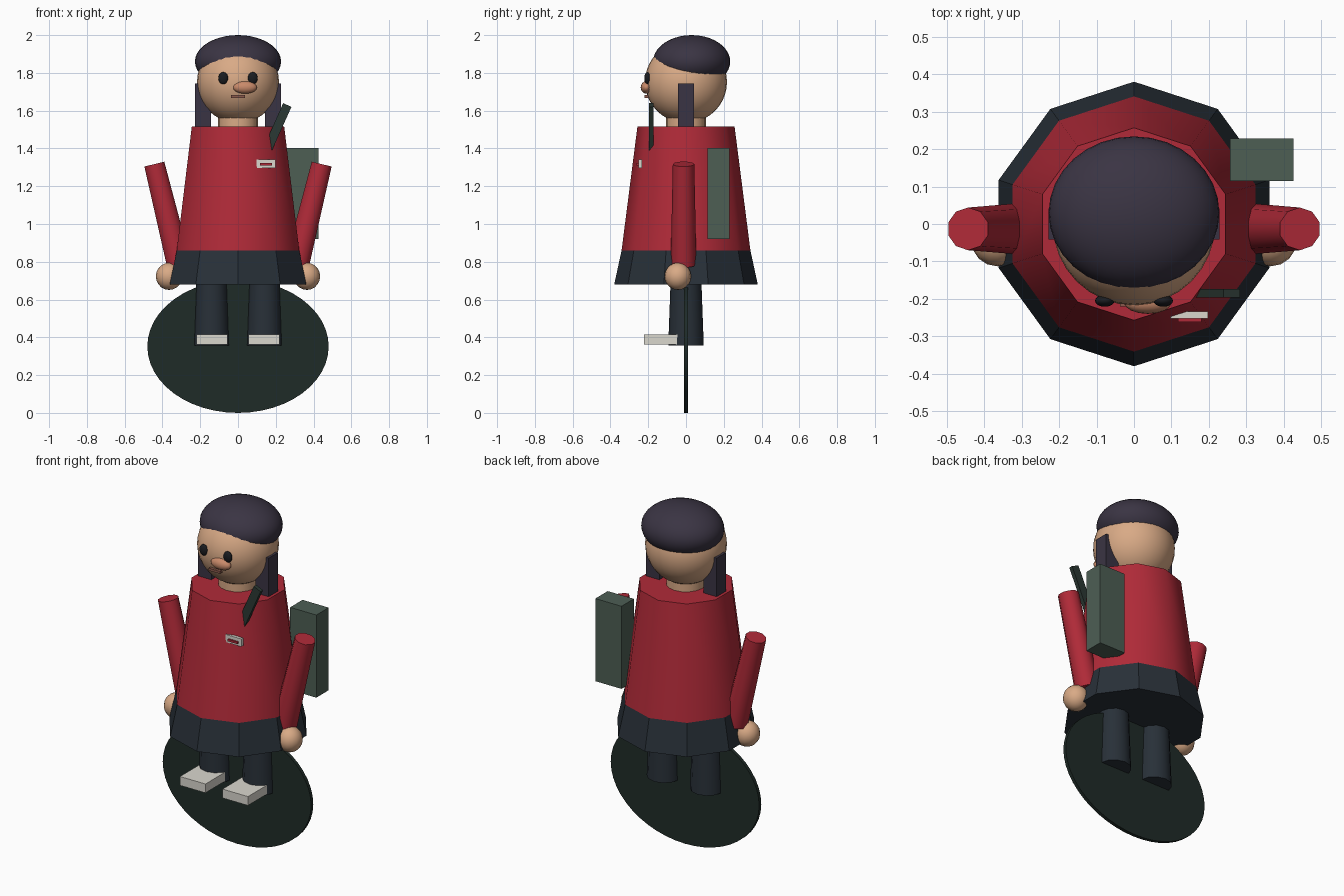
import bpy, math
from mathutils import Vector

if "Cube" in bpy.data.objects:
    bpy.data.objects.remove(bpy.data.objects["Cube"])


def material(name, hex_colour):
    def lin(c):
        return c / 12.92 if c <= 0.04045 else ((c + 0.055) / 1.055) ** 2.4
    rgb = [lin(int(hex_colour[i:i + 2], 16) / 255) for i in (0, 2, 4)]
    m = bpy.data.materials.new(name)
    m.diffuse_color = (*rgb, 1)
    m.use_nodes = True
    m.node_tree.nodes["Principled BSDF"].inputs["Base Color"].default_value = m.diffuse_color
    return m


RED = material("red_cloth", "B02A38")
NAVY = material("navy_cloth", "283038")
SKIN = material("skin", "D9AA86")
NOSE = material("nose_skin", "C98A6A")
HAIR = material("dark_hair", "3A3443")
BLACK = material("black", "1A1C20")
MOUTH = material("mouth_brown", "8A5A4C")
DISC = material("dark_green", "1F2B27")
BAG = material("grey_green", "4D5E54")
STRAP = material("strap_green", "2B3833")
WHITE = material("off_white", "DAD7CE")


def finish(name, mat, smooth=None):
    o = bpy.context.object
    o.name = name
    o.data.materials.append(mat)
    if smooth:
        bpy.ops.object.shade_smooth_by_angle(angle=math.radians(smooth))
    return o


def box(name, lo, hi, mat):
    """Box spanning two opposite corners."""
    lo, hi = Vector(lo), Vector(hi)
    bpy.ops.mesh.primitive_cube_add(size=1, location=(lo + hi) / 2)
    o = finish(name, mat)
    o.scale = hi - lo
    return o


def cone(name, a, b, ra, rb, sides, mat, smooth=40):
    """Truncated cone from point a to point b."""
    a, b = Vector(a), Vector(b)
    d = b - a
    bpy.ops.mesh.primitive_cone_add(vertices=sides, radius1=ra, radius2=rb,
                                    depth=d.length, location=(a + b) / 2)
    o = finish(name, mat, smooth)
    # tilt about y only, so the polygon keeps its orientation
    o.rotation_euler.y = math.atan2(d.x, d.z)
    return o


def ball(name, centre, radii, mat, seg=24, rings=16):
    bpy.ops.mesh.primitive_uv_sphere_add(segments=seg, ring_count=rings,
                                         radius=1, location=centre)
    o = finish(name, mat, 60)
    o.scale = radii
    return o


# upright oval disc behind the legs
bpy.ops.mesh.primitive_cylinder_add(vertices=48, radius=1, depth=1,
                                    location=(0, 0, 0.352),
                                    rotation=(math.pi / 2, 0, 0))
finish("oval_disc", DISC, 40).scale = (0.48, 0.352, 0.02)

# coat and its skirt, ten-sided
cone("skirt", (0, 0, 0.68), (0, 0, 0.865), 0.38, 0.34, 10, NAVY, 30)
cone("coat", (0, 0, 0.86), (0, 0, 1.517), 0.341, 0.257, 10, RED)

# limbs, shoes, eyes and side hair on both sides
for s, side in ((-1, "left"), (1, "right")):
    cone(side + "_leg", (s * 0.14, 0, 0.357), (s * 0.14, 0, 0.74),
         0.094, 0.08, 12, NAVY)
    xs = sorted((s * 0.055, s * 0.22))
    box(side + "_shoe", (xs[0], -0.222, 0.363), (xs[1], -0.04, 0.415), WHITE)
    cone(side + "_arm", (s * 0.312, -0.013, 0.785), (s * 0.443, -0.013, 1.317),
         0.068, 0.057, 10, RED)
    ball(side + "_hand", (s * 0.365, -0.043, 0.723), (0.07, 0.07, 0.072), SKIN, 16, 10)
    ball(side + "_eye", (s * 0.078, -0.205, 1.772), (0.026, 0.016, 0.032), BLACK, 16, 10)
    xs = sorted((s * 0.143, s * 0.228))
    box(side + "_side_hair", (xs[0], -0.042, 1.48), (xs[1], 0.042, 1.743), HAIR)

# head
cone("neck", (0, 0, 1.48), (0, 0, 1.6), 0.105, 0.105, 16, SKIN)
ball("head", (0, 0, 1.752), (0.217, 0.217, 0.217), SKIN, 32, 20)
ball("hair_cap", (0, 0.03, 1.86), (0.228, 0.204, 0.14), HAIR, 32, 20)
ball("nose", (0.037, -0.21, 1.723), (0.063, 0.03, 0.033), NOSE, 16, 10)
box("mouth", (-0.037, -0.22, 1.668), (0.037, -0.195, 1.682), MOUTH)

# satchel, chest badge and slanted shoulder strap
box("satchel", (0.257, 0.115, 0.92), (0.426, 0.229, 1.403), BAG)
box("badge", (0.097, -0.252, 1.297), (0.198, -0.234, 1.342), WHITE)
box("badge_stripe", (0.117, -0.262, 1.311), (0.18, -0.25, 1.323), RED)
strap = box("strap", (0.177, -0.196, 1.354), (0.225, -0.173, 1.634), STRAP)
strap.rotation_euler.y = math.radians(24)
strap.location = (0.204, -0.1845, 1.502)
